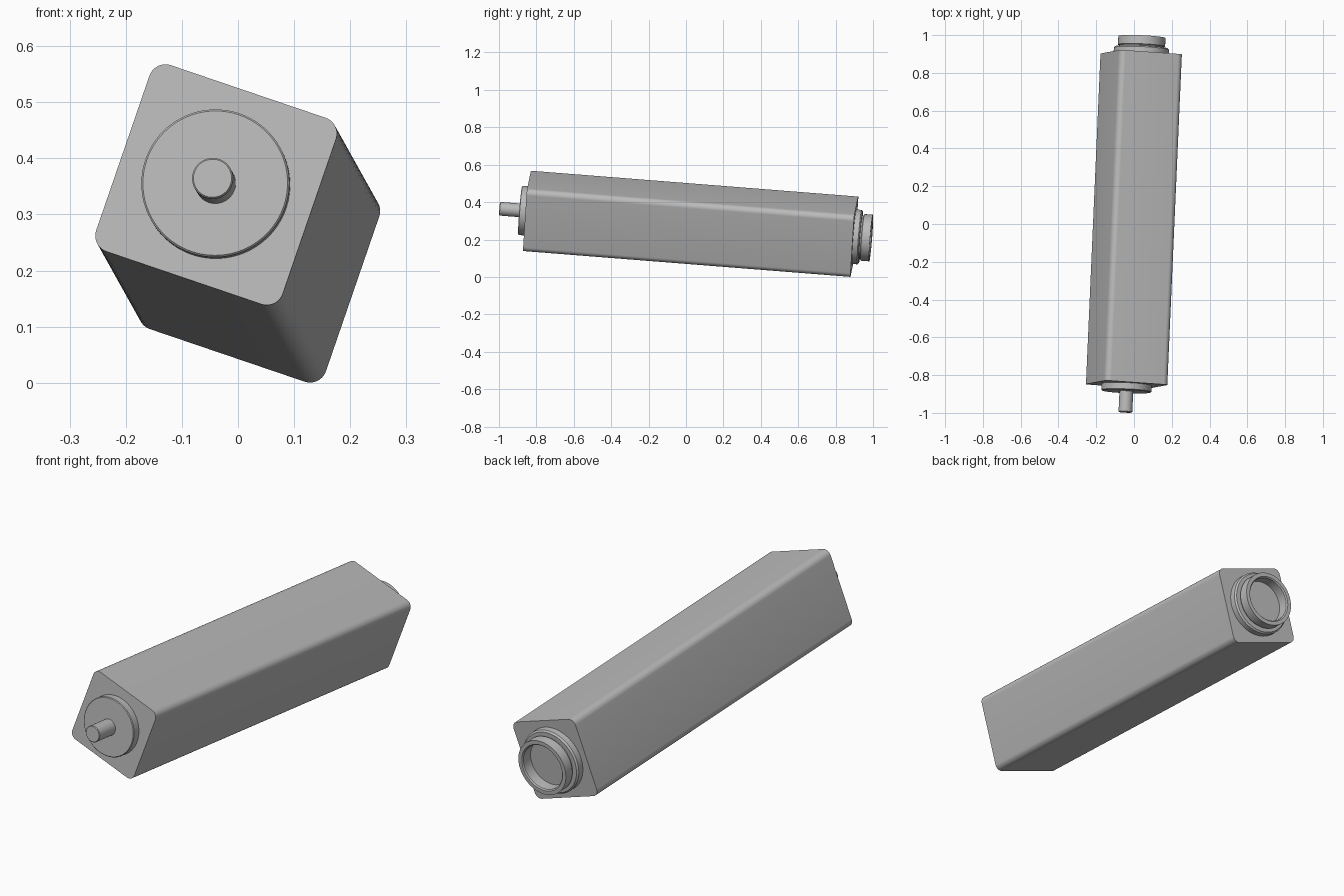
import bpy, bmesh, math
from mathutils import Matrix, Vector

cube = bpy.data.objects.get("Cube")
if cube:
    bpy.data.objects.remove(cube, do_unlink=True)

GREY = (0.5, 0.5, 0.5, 1)
grey = bpy.data.materials.new("grey metal")
grey.use_nodes = True
grey.diffuse_color = GREY
grey.node_tree.nodes["Principled BSDF"].inputs["Base Color"].default_value = GREY

# Tilted frame: local z runs along the body, front to back
front, back = Vector((-0.039, -0.85, 0.353)), Vector((0.038, 0.90, 0.215))
length = (back - front).length
axis = (back - front).normalized()
roll = math.radians(19)
u = Vector((math.cos(roll), 0, -math.sin(roll)))
u = (u - axis * u.dot(axis)).normalized()
w = axis.cross(u)
frame = Matrix((u, w, axis)).transposed().to_4x4()
frame.translation = front


def finish(bm, name):
    bmesh.ops.recalc_face_normals(bm, faces=bm.faces)
    mesh = bpy.data.meshes.new(name)
    bm.to_mesh(mesh)
    bm.free()
    mesh.materials.append(grey)
    ob = bpy.data.objects.new(name, mesh)
    bpy.context.collection.objects.link(ob)
    ob.matrix_world = frame
    bpy.ops.object.select_all(action='DESELECT')
    ob.select_set(True)
    bpy.context.view_layer.objects.active = ob
    bpy.ops.object.shade_smooth_by_angle(angle=math.radians(30))
    return ob


def lathe(name, profile, steps=96):
    """Spin (radius, height) points about the body axis."""
    bm = bmesh.new()
    verts = [bm.verts.new((r, 0, z)) for r, z in profile]
    edges = [bm.edges.new(pair) for pair in zip(verts, verts[1:])]
    bmesh.ops.spin(bm, geom=verts + edges, cent=(0, 0, 0), axis=(0, 0, 1),
                   angle=math.tau, steps=steps, use_duplicate=False)
    bmesh.ops.remove_doubles(bm, verts=bm.verts, dist=1e-5)
    return finish(bm, name)


# Square body with rounded long edges
half, radius, steps = 0.176, 0.03, 10
bm = bmesh.new()
ring = []
for corner in range(4):
    mid = math.radians(45 + 90 * corner)
    cx, cy = (math.copysign(half - radius, f(mid)) for f in (math.cos, math.sin))
    for i in range(steps + 1):
        a = math.radians(90 * corner + 90 * i / steps)
        ring.append(bm.verts.new((cx + radius * math.cos(a), cy + radius * math.sin(a), 0)))
base = bm.faces.new(ring)
top = bmesh.ops.extrude_face_region(bm, geom=[base], use_keep_orig=True)["geom"]
bmesh.ops.translate(bm, verts=[g for g in top if isinstance(g, bmesh.types.BMVert)],
                    vec=(0, 0, length))
finish(bm, "body")

# Front boss and shaft
lathe("front_boss", [(0, 0.005), (0.132, 0.005), (0.132, -0.033), (0.129, -0.036), (0, -0.036)])
lathe("shaft", [(0, -0.03), (0.0365, -0.03), (0.0365, -0.144), (0.034, -0.147), (0, -0.147)], 48)

# Rear flange and hollow collar
L = length
lathe("rear_flange", [(0, L - 0.005), (0.146, L - 0.005), (0.146, L + 0.028),
                      (0.139, L + 0.035), (0, L + 0.035)])
lathe("rear_collar", [(0.118, L + 0.03), (0.118, L + 0.042), (0.125, L + 0.045),
                      (0.125, L + 0.09), (0.107, L + 0.09), (0.102, L + 0.085),
                      (0.102, L + 0.036), (0, L + 0.036)])
